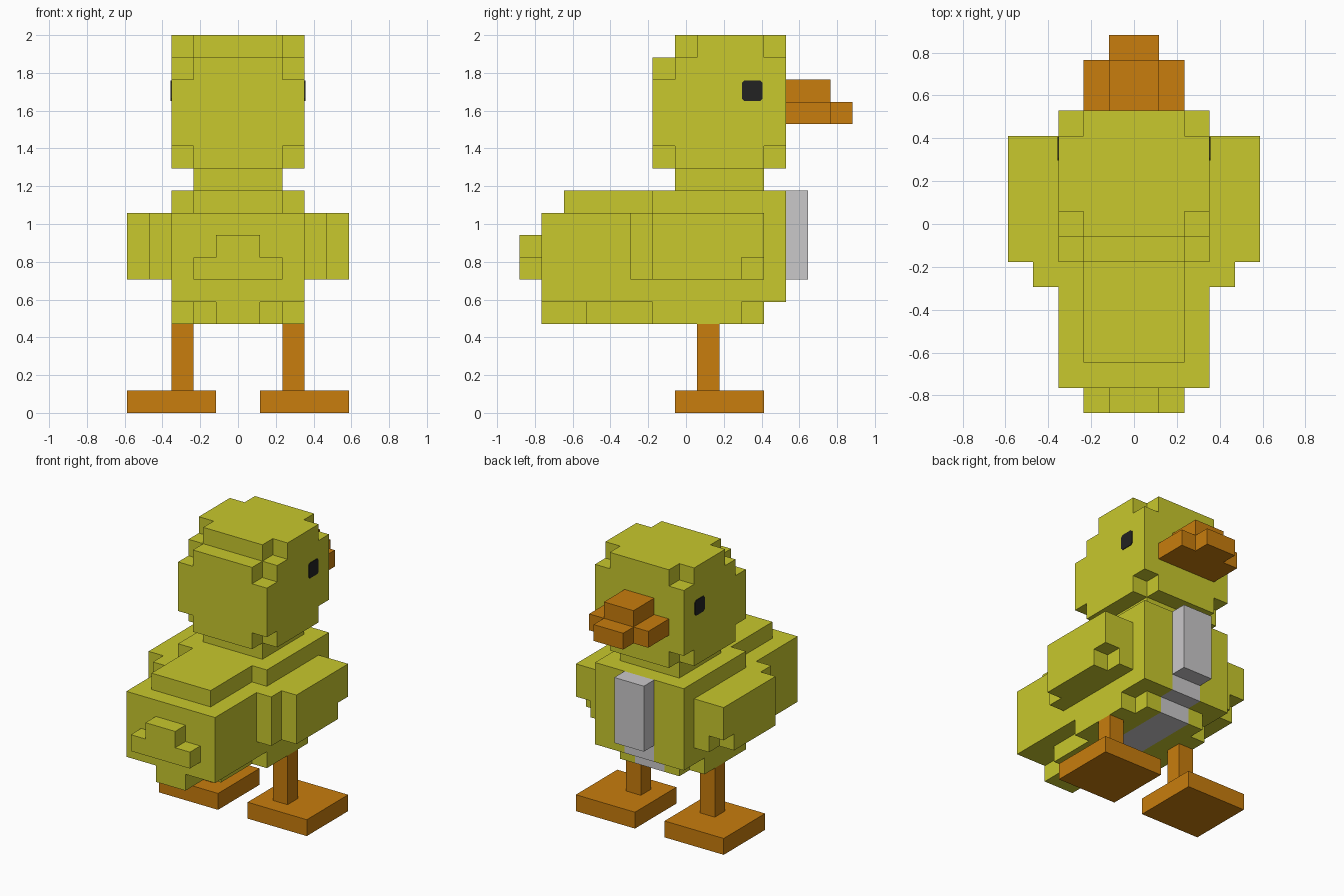
import bpy, bmesh, math

if "Cube" in bpy.data.objects:
    bpy.data.objects.remove(bpy.data.objects["Cube"])

U = 2 / 17  # one block of the grid


def material(name, rgb):
    m = bpy.data.materials.new(name)
    m.diffuse_color = (*rgb, 1)
    m.use_nodes = True
    m.node_tree.nodes["Principled BSDF"].inputs["Base Color"].default_value = m.diffuse_color
    return m


YELLOW = material("duckling yellow", (0.58, 0.58, 0.026))
ORANGE = material("orange", (0.58, 0.205, 0.004))
GREY = material("pale grey", (0.59, 0.58, 0.59))
BLACK = material("eye black", (0.016, 0.016, 0.016))


def finish(name, bm, mats):
    mesh = bpy.data.meshes.new(name)
    bm.to_mesh(mesh)
    bm.free()
    for m in mats:
        mesh.materials.append(m)
    ob = bpy.data.objects.new(name, mesh)
    bpy.context.collection.objects.link(ob)
    return ob


def cells(box):
    x0, x1, y0, y1, z0, z1 = box
    return {(x, y, z) for x in range(x0, x1)
            for y in range(int(y0 + 7.5), int(y1 + 7.5))
            for z in range(z0, z1)}


def blocks(name, add, cut=(), mat=YELLOW, second=None, second_boxes=()):
    """Outer skin of a union of block boxes, less the cut boxes."""
    solid = set().union(*map(cells, add)) - set().union(*map(cells, cut))
    marked = set().union(*map(cells, second_boxes))
    bm = bmesh.new()
    for c in sorted(solid):
        for axis in range(3):
            for side in (0, 1):
                n = list(c)
                n[axis] += 2 * side - 1
                if tuple(n) in solid:
                    continue
                ring = [(0, 0), (1, 0), (1, 1), (0, 1)]
                if not side:
                    ring.reverse()
                vs = []
                for a, b in ring:
                    p = list(c)
                    p[axis] += side
                    p[(axis + 1) % 3] += a
                    p[(axis + 2) % 3] += b
                    vs.append(bm.verts.new((p[0] * U, (p[1] - 7.5) * U, p[2] * U)))
                bm.faces.new(vs).material_index = int(c in marked)
    bmesh.ops.remove_doubles(bm, verts=bm.verts, dist=1e-4)
    bmesh.ops.dissolve_limit(bm, angle_limit=0.01, verts=bm.verts,
                             edges=bm.edges, delimit={'MATERIAL'})
    return finish(name, bm, [mat] + ([second] if second else []))


def pair(box):
    """The box and its mirror image in x."""
    x0, x1, *rest = box
    return [box, (-x1, -x0, *rest)]


# Head: cube with nicked corners and a stepped crown at the rear
corners = [(2, 3, 3.5, 4.5, 16, 17), (2, 3, -0.5, 0.5, 16, 17),
           (2, 3, -1.5, -0.5, 15, 16),
           (2, 3, 3.5, 4.5, 11, 12), (2, 3, -1.5, -0.5, 11, 12)]
blocks("head", [(-3, 3, -1.5, 4.5, 11, 17)],
       [(-3, 3, -1.5, -0.5, 16, 17)] + [b for c in corners for b in pair(c)])
blocks("neck", [(-2, 2, -0.5, 3.5, 10, 11)])

# Body with raised back, tapering underside and grey belly
blocks("body", [(-3, 3, -6.5, 4.5, 5, 9),
                (-2, 2, -5.5, -1.5, 9, 10),
                (-3, 3, -1.5, 4.5, 9, 10),
                (-1, 1, -6.5, -4.5, 4, 5),
                (-2, 2, -4.5, -1.5, 4, 5),
                (-3, 3, -1.5, 2.5, 4, 5),
                (-2, 2, 2.5, 3.5, 4, 5)],
       second=GREY, second_boxes=[(-1, 1, -1.5, 3.5, 4, 5), (-1, 1, 3.5, 4.5, 5, 6)])
blocks("breast", [(-1, 1, 4.5, 5.5, 6, 10)], mat=GREY)
blocks("tail", [(-2, 2, -7.5, -6.5, 6, 7), (-1, 1, -7.5, -6.5, 7, 8)])

# Beak
blocks("beak", [(-2, 2, 4.5, 6.5, 13, 14), (-1, 1, 6.5, 7.5, 13, 14),
                (-1, 1, 4.5, 6.5, 14, 15)], mat=ORANGE)

# Wings, legs with feet, and eyes on both sides
for i, side in enumerate(("right", "left")):
    blocks(side + "_wing", [pair((3, 4, -2.5, 3.5, 6, 9))[i],
                            pair((4, 5, -1.5, 3.5, 6, 9))[i]],
           [pair((4, 5, 2.5, 3.5, 6, 7))[i]])
    blocks(side + "_leg", [pair((2, 3, 0.5, 1.5, 1, 4))[i],
                           pair((1, 5, -0.5, 3.5, 0, 1))[i]], mat=ORANGE)

    # Eye: thin square plate with clipped corners
    s = 1 - 2 * i
    bm = bmesh.new()
    h, c = 0.055, 0.042
    outline = [(h, c), (c, h), (-c, h), (-h, c), (-h, -c), (-c, -h), (c, -h), (h, -c)]
    face = bm.faces.new([bm.verts.new((s * 3 * U, 3 * U + a - 0.002, 14.5 * U + b))
                         for a, b in outline])
    out = bmesh.ops.extrude_face_region(bm, geom=[face])
    bmesh.ops.translate(bm, vec=(s * 0.005, 0, 0),
                        verts=[v for v in out["geom"] if isinstance(v, bmesh.types.BMVert)])
    bmesh.ops.recalc_face_normals(bm, faces=bm.faces)
    finish(side + "_eye", bm, [BLACK])
